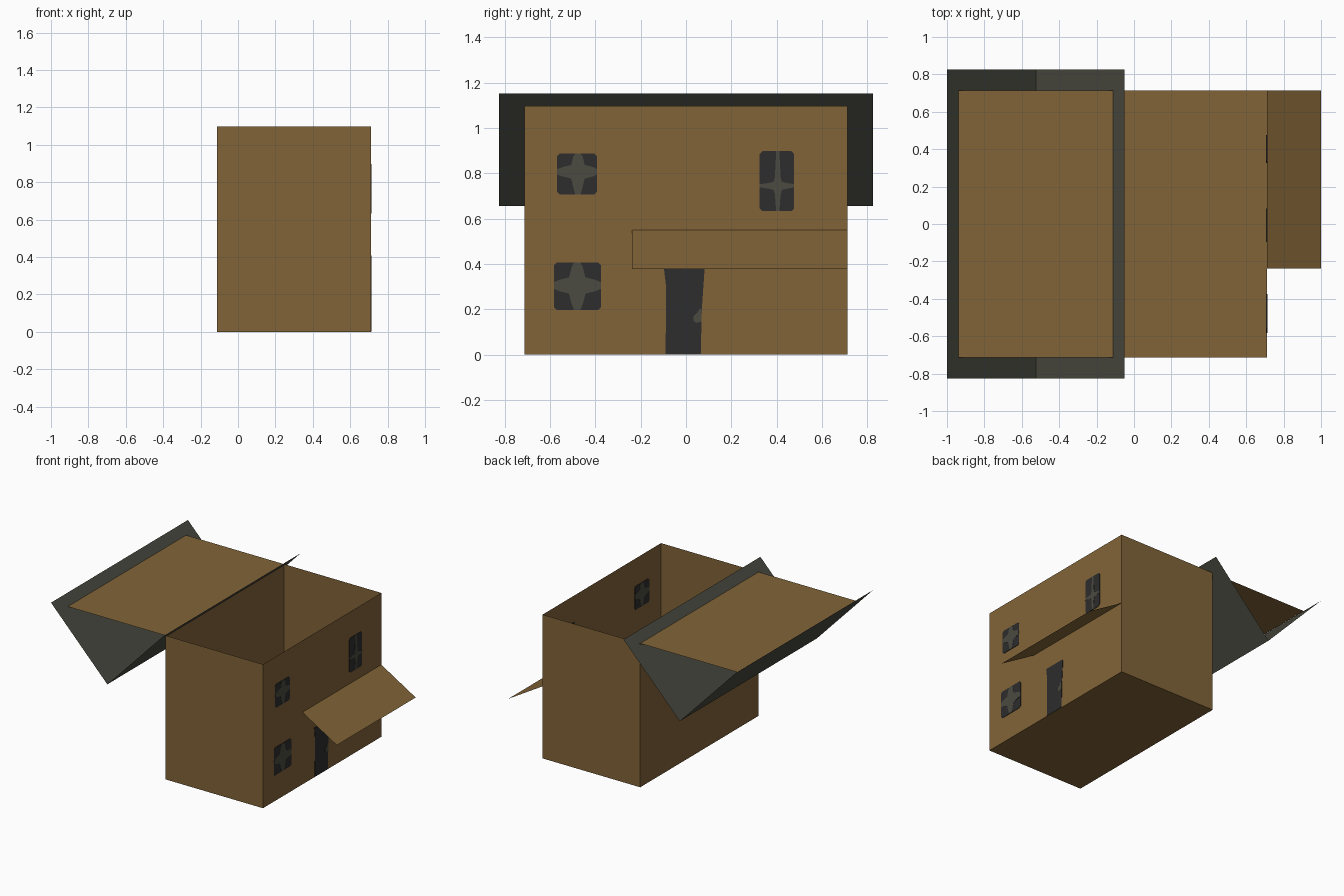
import bpy, bmesh

if "Cube" in bpy.data.objects:
    bpy.data.objects.remove(bpy.data.objects["Cube"])


def material(name, rgb):
    m = bpy.data.materials.new(name)
    m.diffuse_color = (*rgb, 1)
    m.use_nodes = True
    m.node_tree.nodes["Principled BSDF"].inputs["Base Color"].default_value = m.diffuse_color
    return m


BROWN = material("cardboard brown", (0.223, 0.127, 0.039))
GREY = material("olive grey", (0.07, 0.07, 0.053))
DARK = material("dark glass", (0.027, 0.026, 0.027))

WALL_X, BACK_X, HALF_Y, TOP = 0.71, -0.113, 0.713, 1.097


def finish(name, bm, mat):
    me = bpy.data.meshes.new(name)
    bm.to_mesh(me)
    bm.free()
    me.materials.append(mat)
    ob = bpy.data.objects.new(name, me)
    bpy.context.collection.objects.link(ob)
    return ob


def sheet(name, profile, y0, y1, mat):
    """Thin folded sheet: an (x, z) profile swept along y."""
    bm = bmesh.new()
    rows = [[bm.verts.new((x, y, z)) for y in (y0, y1)] for x, z in profile]
    for a, b in zip(rows, rows[1:]):
        bm.faces.new((a[0], b[0], b[1], a[1]))
    return finish(name, bm, mat)


def plate(name, pts, mat, thick):
    """Flat (y, z) outline straddling the front wall, so it shows inside too."""
    bm = bmesh.new()
    f = bm.faces.new([bm.verts.new((WALL_X - thick / 2, y, z)) for y, z in pts])
    ext = bmesh.ops.extrude_face_region(bm, geom=[f], use_keep_orig=True)
    verts = [v for v in ext["geom"] if isinstance(v, bmesh.types.BMVert)]
    bmesh.ops.translate(bm, vec=(thick, 0, 0), verts=verts)
    bmesh.ops.recalc_face_normals(bm, faces=bm.faces)
    return finish(name, bm, mat)


def window(name, y0, y1, z0, z1, cy, cz, end, mid):
    """Glass with clipped corners and a hand-drawn cross that swells in the middle."""
    c = 0.012
    plate(name + "_glass", [(y0 + c, z0), (y1 - c, z0), (y1, z0 + c), (y1, z1 - c),
                            (y1 - c, z1), (y0 + c, z1), (y0, z1 - c), (y0, z0 + c)], DARK, 0.006)
    m = mid * 2.2
    plate(name + "_cross", [
        (cy - end, z0), (cy + end, z0), (cy + mid * 0.7, cz - m), (cy + mid, cz - mid),
        (cy + m, cz - mid * 0.7), (y1, cz - end), (y1, cz + end), (cy + m, cz + mid * 0.7),
        (cy + mid, cz + mid), (cy + mid * 0.7, cz + m), (cy + end, z1), (cy - end, z1),
        (cy - mid * 0.7, cz + m), (cy - mid, cz + mid), (cy - m, cz + mid * 0.7),
        (y0, cz + end), (y0, cz - end), (cy - m, cz - mid * 0.7),
        (cy - mid, cz - mid), (cy - mid * 0.7, cz - m)], GREY, 0.009)


# House body: a box with an open top
bm = bmesh.new()
bmesh.ops.create_cube(bm, size=1)
for v in bm.verts:
    v.co = ((WALL_X + BACK_X) / 2 + v.co.x * (WALL_X - BACK_X),
            v.co.y * 2 * HALF_Y, (v.co.z + 0.5) * TOP)
bm.normal_update()
bmesh.ops.delete(bm, geom=[f for f in bm.faces if f.normal.z > 0.9], context="FACES_ONLY")
finish("house_box", bm, BROWN)

# Roof flipped open behind the house, with its ceiling panel
sheet("roof", [(-1.0, 1.153), (-0.525, 0.657), (-0.05, 1.153)], -0.825, 0.825, GREY)
sheet("ceiling_panel", [(-0.937, TOP), (BACK_X, TOP)], -HALF_Y, HALF_Y, BROWN)

# Porch awning over the door
sheet("awning", [(WALL_X, 0.55), (1.0, 0.377)], -0.238, HALF_Y, BROWN)

# Windows
window("upper_left_window", -0.57, -0.393, 0.707, 0.887, -0.477, 0.807, 0.012, 0.03)
window("upper_right_window", 0.325, 0.477, 0.633, 0.898, 0.405, 0.745, 0.007, 0.018)
window("lower_left_window", -0.583, -0.375, 0.197, 0.407, -0.48, 0.305, 0.014, 0.036)

# Door and knob
plate("door", [(-0.09, 0.002), (0.065, 0.002), (0.07, 0.2), (0.082, 0.378),
               (-0.097, 0.378), (-0.088, 0.3)], DARK, 0.006)
plate("door_knob", [(0.045, 0.14), (0.068, 0.145), (0.07, 0.2), (0.06, 0.205),
                    (0.05, 0.185), (0.033, 0.17), (0.033, 0.15)], GREY, 0.009)
